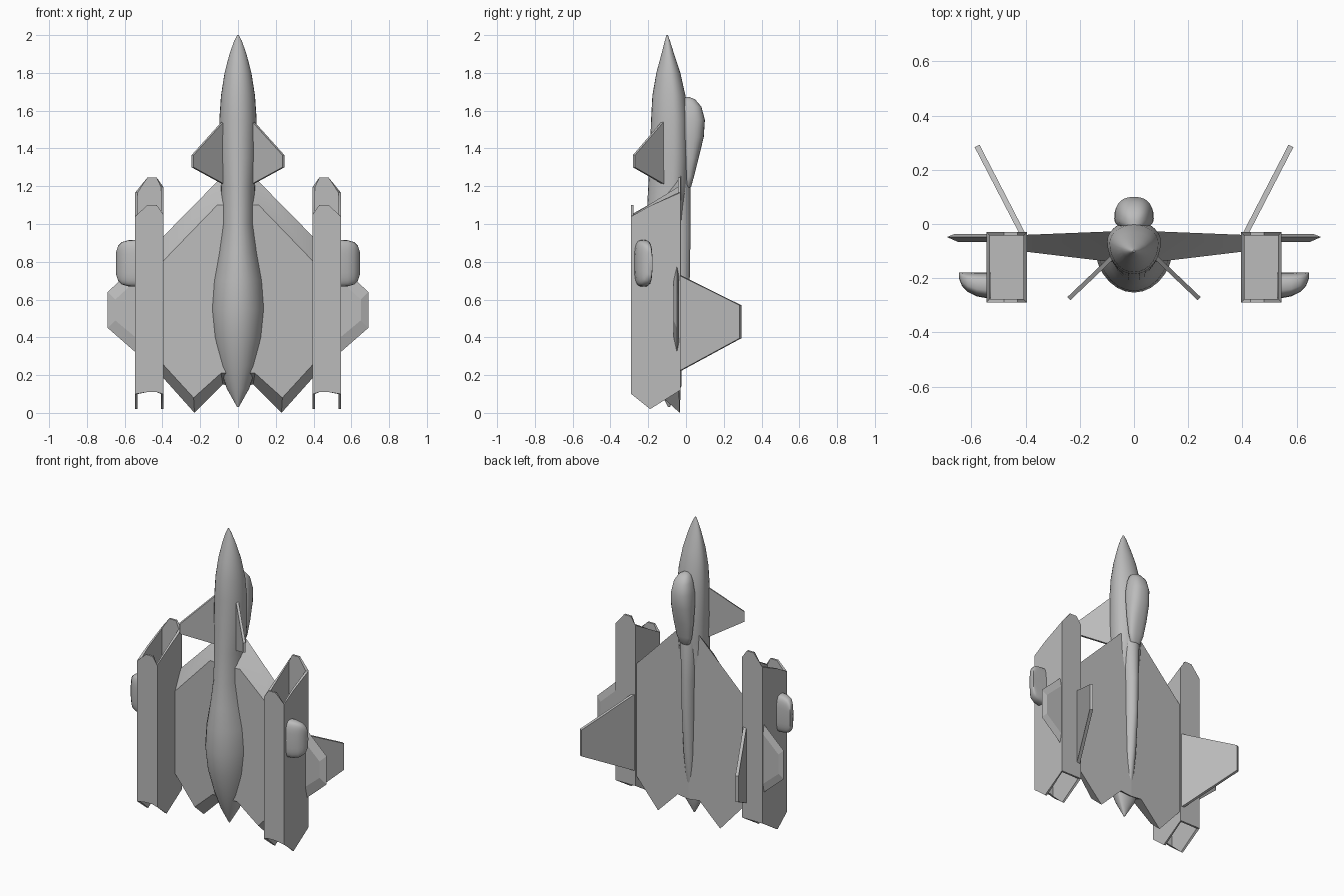
import bpy, bmesh
from math import cos, sin, pi, radians
from mathutils import Vector

cube = bpy.data.objects.get("Cube")
if cube:
    bpy.data.objects.remove(cube)

grey = bpy.data.materials.new("hull_grey")
grey.use_nodes = True
colour = (0.5, 0.5, 0.5, 1)
grey.diffuse_color = colour
grey.node_tree.nodes["Principled BSDF"].inputs["Base Color"].default_value = colour


def skin(name, rings, mirror=False, angle=35):
    """Bridge a list of equal point loops, cap both ends, optionally mirror across x."""
    bm = bmesh.new()
    loops = [[bm.verts.new(p) for p in ring] for ring in rings]
    n = len(loops[0])
    for a, b in zip(loops, loops[1:]):
        for i in range(n):
            j = (i + 1) % n
            bm.faces.new((a[i], a[j], b[j], b[i]))
    bm.faces.new(loops[0])
    bm.faces.new(loops[-1])
    bmesh.ops.recalc_face_normals(bm, faces=bm.faces)
    mesh = bpy.data.meshes.new(name)
    bm.to_mesh(mesh)
    bm.free()
    mesh.materials.append(grey)
    obj = bpy.data.objects.new(name, mesh)
    bpy.context.collection.objects.link(obj)
    bpy.ops.object.select_all(action="DESELECT")
    obj.select_set(True)
    bpy.context.view_layer.objects.active = obj
    bpy.ops.object.shade_smooth_by_angle(angle=radians(angle))
    if mirror:
        obj.modifiers.new("mirror", "MIRROR")
    return obj


def power(v, p):
    return abs(v) ** p * (1 if v > 0 else -1)


def oval(width, front, mid, back, p=1.0, n=28):
    """Rounded section, widest at mid, as (across, y) pairs."""
    pts = []
    for i in range(n):
        t = 2 * pi * i / n
        c, s = power(cos(t), p), power(sin(t), p)
        pts.append((width * c, mid + s * ((back - mid) if s > 0 else (mid - front))))
    return pts


def loft(name, rows, p=1.0):
    """Upright body from rows of (z, half width, front y, widest y, back y)."""
    skin(name, [[(x, y, z) for x, y in oval(w, f, m, b, p)] for z, w, f, m, b in rows], angle=50)


def panel(name, corners, thick):
    """Thin flat mirrored plate."""
    pts = [Vector(c) for c in corners]
    off = (pts[1] - pts[0]).cross(pts[3] - pts[0]).normalized() * thick / 2
    skin(name, [[p + off for p in pts], [p - off for p in pts]], True)


# Central body with pointed nose and swollen belly
loft("fuselage", [
    (2.0, .004, -.104, -.1, -.096),
    (1.97, .02, -.112, -.098, -.085),
    (1.9, .045, -.13, -.09, -.063),
    (1.8, .071, -.157, -.08, -.03),
    (1.68, .09, -.178, -.07, -.003),
    (1.55, .099, -.185, -.065, .01),
    (1.35, .098, -.192, -.065, .012),
    (1.2, .09, -.2, -.07, .008),
    (1.0, .09, -.21, -.07, -.02),
    (.85, .108, -.23, -.07, -.03),
    (.7, .135, -.247, -.07, -.03),
    (.55, .146, -.253, -.07, -.03),
    (.4, .132, -.235, -.07, -.03),
    (.25, .1, -.19, -.07, -.035),
    (.13, .06, -.145, -.075, -.045),
    (.03, .004, -.095, -.09, -.085)])

# Ridge along the back
loft("spine", [
    (1.32, .06, -.06, -.04, .005),
    (1.2, .055, -.07, -.04, .023),
    (.95, .045, -.07, -.04, .024),
    (.72, .042, -.07, -.04, .02),
    (.45, .036, -.07, -.04, 0),
    (.2, .025, -.08, -.06, -.03),
    (.06, .006, -.09, -.085, -.075)])

# Bulging cockpit cover
loft("canopy", [
    (1.672, .015, -.015, .005, .02),
    (1.658, .038, -.018, .015, .05),
    (1.62, .057, -.02, .02, .082),
    (1.55, .071, -.02, .02, .1),
    (1.46, .073, -.015, .02, .094),
    (1.35, .066, -.01, .02, .067),
    (1.25, .053, 0, .015, .042),
    (1.2, .036, 0, .01, .028),
    (1.185, .015, 0, .005, .015)], p=.8)

# Main wing: flat back, thicker front face, chamfered zigzag trailing edge
back_edge = [(0, 1.3), (.085, 1.25), (.4, .93), (.4, .19), (.23, 0), (.08, .15), (0, .14)]
front_edge = [(0, 1.1), (.11, 1.1), (.4, .8), (.4, .26), (.235, .08), (.09, .21), (0, .21)]
skin("main_wing", [[(x, -.024 - .04 * x, z) for x, z in back_edge],
                   [(x, -.15 + .12 * x, z) for x, z in front_edge]], True, angle=25)


# Outer winglets, lens shaped in section
def winglet(y, inset):
    return [(.53, y, .79 - inset * 2), (.69 - inset, y, .64 - inset),
            (.69 - inset, y, .45 + inset), (.53, y, .31 + inset * 2)]


skin("outer_wing", [winglet(-.036, .03), winglet(-.048, 0), winglet(-.066, .04)], True, angle=15)

# Nacelles: hollow boxes with raked notched intakes and pointed side walls
left, right, front, back = .395, .545, -.29, -.03
# Each column: x, y, drop of the intake lip, height of the exhaust lip
columns = [(left, front, .05, .1), (.43, front, 0, .11), (.48, front, 0, .11), (right, front, .06, .1),
           (right, -.19, .06, .02), (right, back, .08, .12), (.48, back, 0, .12), (.43, back, 0, .12),
           (left, back, .05, .12), (left, -.19, .05, .02)]


def nacelle_ring(height, wall):
    ring = []
    for x, y, drop, foot in columns:
        lip = 1.1 + (y - front) * .56 - drop
        z = {"top": lip, "bottom": foot}.get(height, height)
        ring.append((min(max(x, left + wall), right - wall),
                     min(max(y, front + wall), back - wall), z))
    return ring


wall = .013
skin("nacelle", [nacelle_ring(.3, wall), nacelle_ring("bottom", wall), nacelle_ring("bottom", 0),
                 nacelle_ring("top", 0), nacelle_ring("top", wall), nacelle_ring(.85, wall)], True)

# Rounded blisters on the outer nacelle sides
blister_rows = [(.53, .124, -.276), (.58, .122, -.267), (.615, .112, -.25),
                (.635, .092, -.228), (.645, .06, -.203)]
skin("side_blister", [[(x, y, .792 + u) for u, y in oval(h, f, (f - .178) / 2, -.178, .6)]
                      for x, h, f in blister_rows], True, angle=50)

# Canted tail fins and forward canards
panel("tail_fin", [(.412, -.035, .73), (.579, .288, .57), (.579, .288, .395), (.412, -.035, .22)], .02)
panel("canard", [(.075, -.118, 1.548), (.24, -.275, 1.365), (.24, -.275, 1.3), (.075, -.118, 1.21)], .016)
